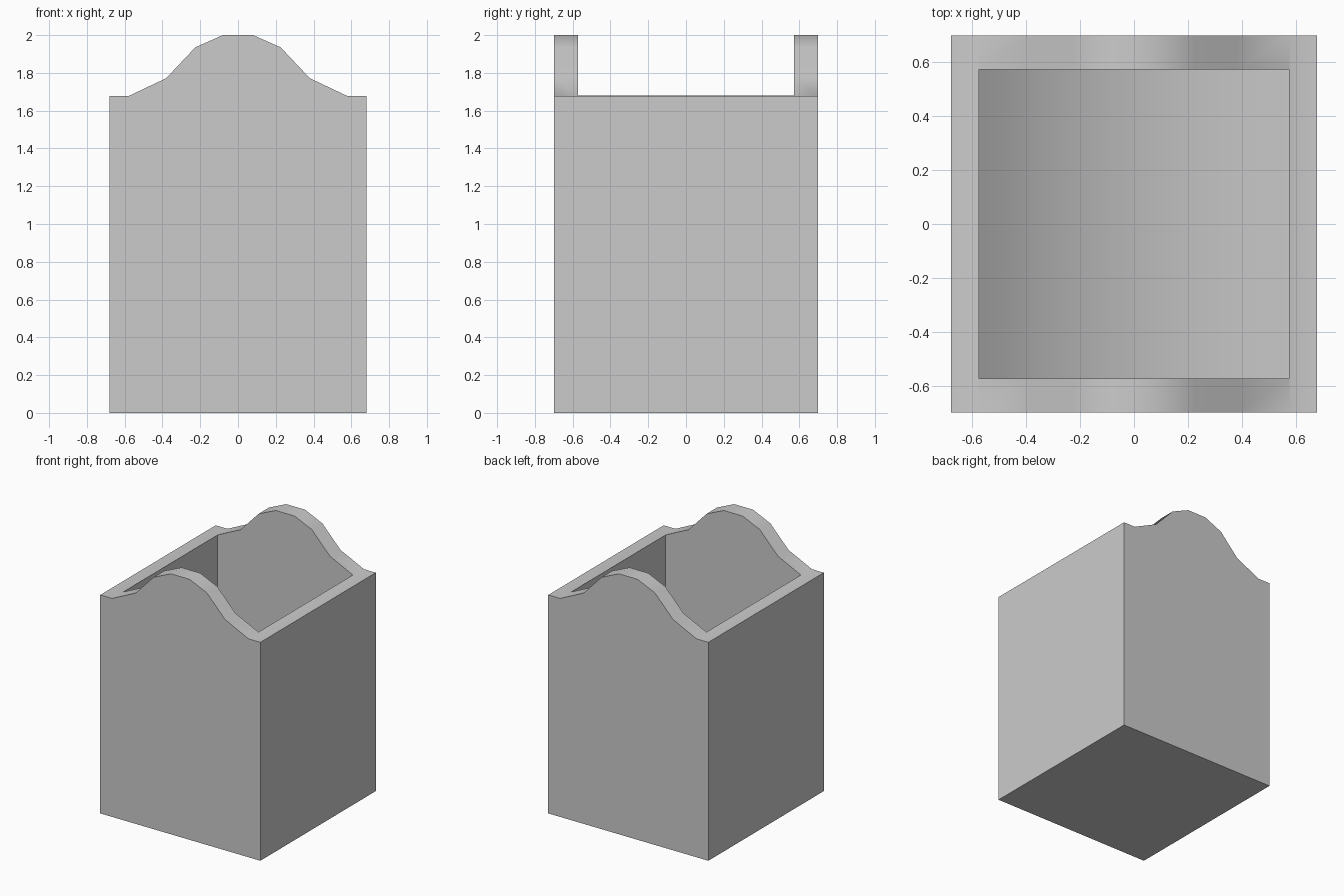
import bpy
import bmesh
import math

old = bpy.data.objects.get("Cube")
if old:
    bpy.data.objects.remove(old, do_unlink=True)

HALF_X, HALF_Y = 0.68, 0.70      # outer size
IN_X, IN_Y = 0.575, 0.573        # cavity size
RIM = 1.677                      # height of the side walls

grey = bpy.data.materials.new("plain grey")
grey.use_nodes = True
colour = (0.6, 0.6, 0.6, 1)
grey.diffuse_color = colour
grey.node_tree.nodes["Principled BSDF"].inputs["Base Color"].default_value = colour


def extrude_profile(name, points, half_depth):
    """Extrude an x-z outline along y, centred on y = 0."""
    bm = bmesh.new()
    face = bm.faces.new([bm.verts.new((x, -half_depth, z)) for x, z in points])
    out = bmesh.ops.extrude_face_region(bm, geom=[face])
    moved = [g for g in out["geom"] if isinstance(g, bmesh.types.BMVert)]
    bmesh.ops.translate(bm, verts=moved, vec=(0, 2 * half_depth, 0))
    bmesh.ops.recalc_face_normals(bm, faces=bm.faces)
    mesh = bpy.data.meshes.new(name)
    bm.to_mesh(mesh)
    bm.free()
    mesh.materials.append(grey)
    obj = bpy.data.objects.new(name, mesh)
    bpy.context.collection.objects.link(obj)
    return obj


# Outer body: box whose front and back rise into a curved gable
right_half = [(HALF_X, 0), (HALF_X, RIM), (0.58, RIM),
              (0.38, 1.772), (0.226, 1.935), (0.08, 2.0)]
outline = right_half + [(-x, z) for x, z in reversed(right_half)]
body = extrude_profile("box_body", outline, HALF_Y)

# Cavity: straight walls with a curved ramp floor that flattens towards +x
STEPS, FLOOR = 12, 0.12
end_angle = math.radians(43)
radius = 2 * IN_X / math.sin(end_angle)
ramp = []
for i in range(STEPS + 1):
    a = end_angle * (1 - i / STEPS)
    ramp.append((IN_X - radius * math.sin(a), FLOOR + radius * (1 - math.cos(a))))
cutter = extrude_profile("cavity_cutter", ramp + [(IN_X, 2.4), (-IN_X, 2.4)], IN_Y)
cutter.hide_render = True

# Cut the cavity, then drop the cutter
cut = body.modifiers.new("cavity", "BOOLEAN")
cut.operation = "DIFFERENCE"
cut.solver = "EXACT"
cut.object = cutter
bpy.ops.object.select_all(action="DESELECT")
bpy.context.view_layer.objects.active = body
body.select_set(True)
bpy.ops.object.modifier_apply(modifier=cut.name)
bpy.data.objects.remove(cutter, do_unlink=True)
bpy.ops.object.shade_smooth_by_angle(angle=math.radians(30))
